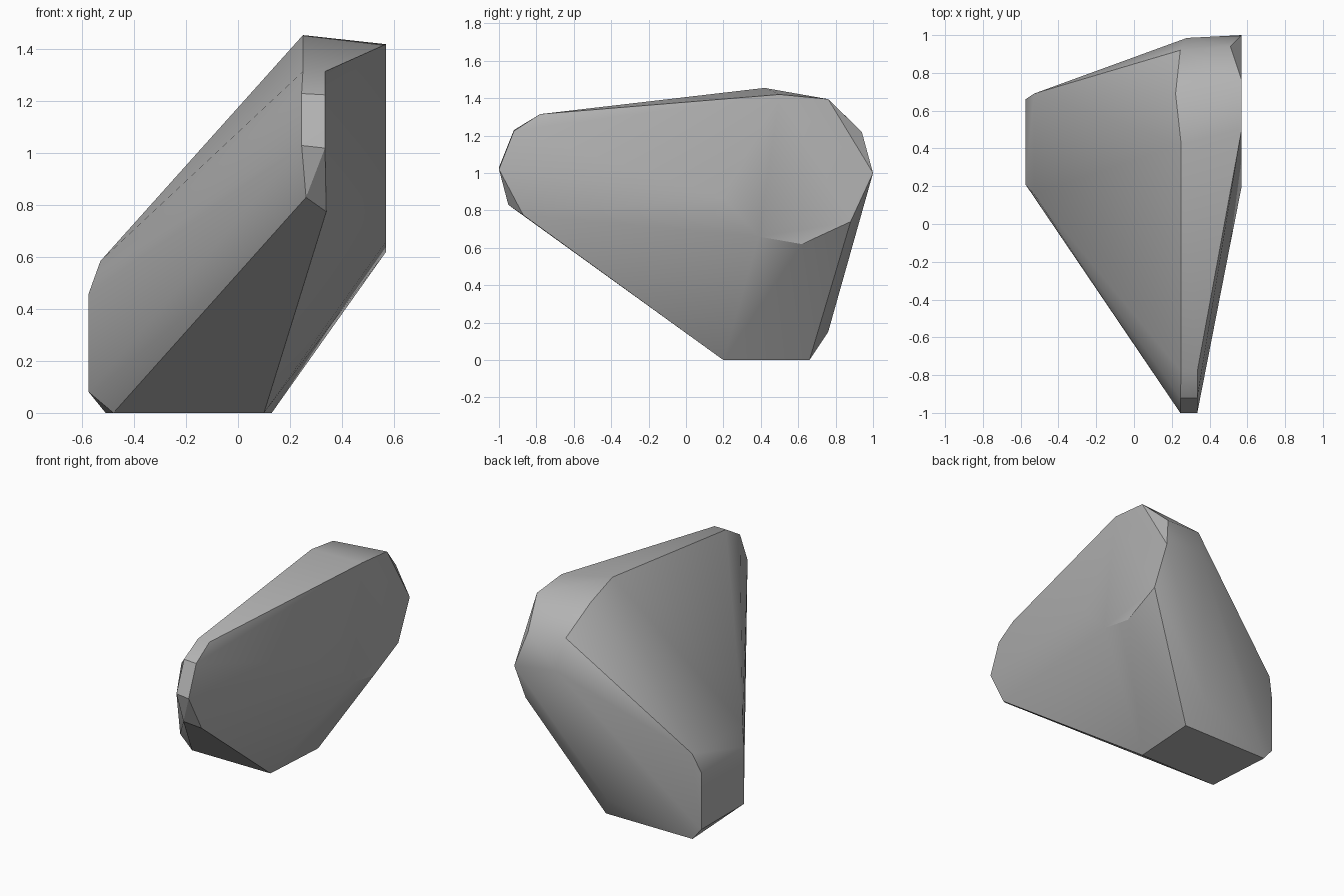
import bpy, bmesh, math

cube = bpy.data.objects.get("Cube")
if cube:
    bpy.data.objects.remove(cube, do_unlink=True)

# Stone colour
stone = bpy.data.materials.new("stone_grey")
stone.use_nodes = True
colour = (0.45, 0.45, 0.45, 1.0)
stone.diffuse_color = colour
stone.node_tree.nodes["Principled BSDF"].inputs["Base Color"].default_value = colour

# Narrow front nose: height profile shared by both sides
corners = [
    (0.25, -0.78, 1.315), (0.335, -0.78, 1.315),
    (0.245, -0.92, 1.23), (0.335, -0.92, 1.225),
    (0.245, -1.0, 1.03), (0.335, -1.0, 1.02),
    (0.262, -0.95, 0.83), (0.34, -0.87, 0.775),
]
# Flat end on the left, given as depth and height
left_face = [(0.5, 1.42), (0.76, 1.395), (1.0, 1.0), (0.88, 0.74),
             (0.62, 0.62), (0.39, 0.66), (0.2, 0.87)]
corners += [(0.57, y, z) for y, z in left_face]
# Small flat end on the right, with its chamfered top
corners += [(-0.575, y, z) for y in (0.21, 0.66) for z in (0.08, 0.46)]
corners += [(-0.53, 0.69, 0.585), (-0.53, 0.16, 0.585)]
# Top ridge running down the back
corners += [(0.25, 0.42, 1.455), (0.22, 0.69, 1.40), (0.245, 0.92, 1.24),
            (0.51, 0.94, 1.22), (0.28, 0.985, 1.04), (0.05, 0.76, 0.15)]
# Flat base
corners += [(0.13, 0.66, 0), (-0.51, 0.66, 0), (-0.48, 0.2, 0), (0.1, 0.2, 0)]

# Wrap the corners in a faceted convex skin
bm = bmesh.new()
for corner in corners:
    bm.verts.new(corner)
hull = bmesh.ops.convex_hull(bm, input=bm.verts[:])
loose = [v for v in bm.verts if not v.link_faces]
bmesh.ops.delete(bm, geom=loose, context="VERTS")
bmesh.ops.dissolve_limit(bm, angle_limit=math.radians(1),
                         verts=bm.verts[:], edges=bm.edges[:])
bmesh.ops.recalc_face_normals(bm, faces=bm.faces[:])
mesh = bpy.data.meshes.new("boulder")
bm.to_mesh(mesh)
bm.free()
mesh.materials.append(stone)

boulder = bpy.data.objects.new("boulder", mesh)
bpy.context.collection.objects.link(boulder)
bpy.ops.object.select_all(action="DESELECT")
boulder.select_set(True)
bpy.context.view_layer.objects.active = boulder
bpy.ops.object.shade_smooth_by_angle(angle=math.radians(30))
